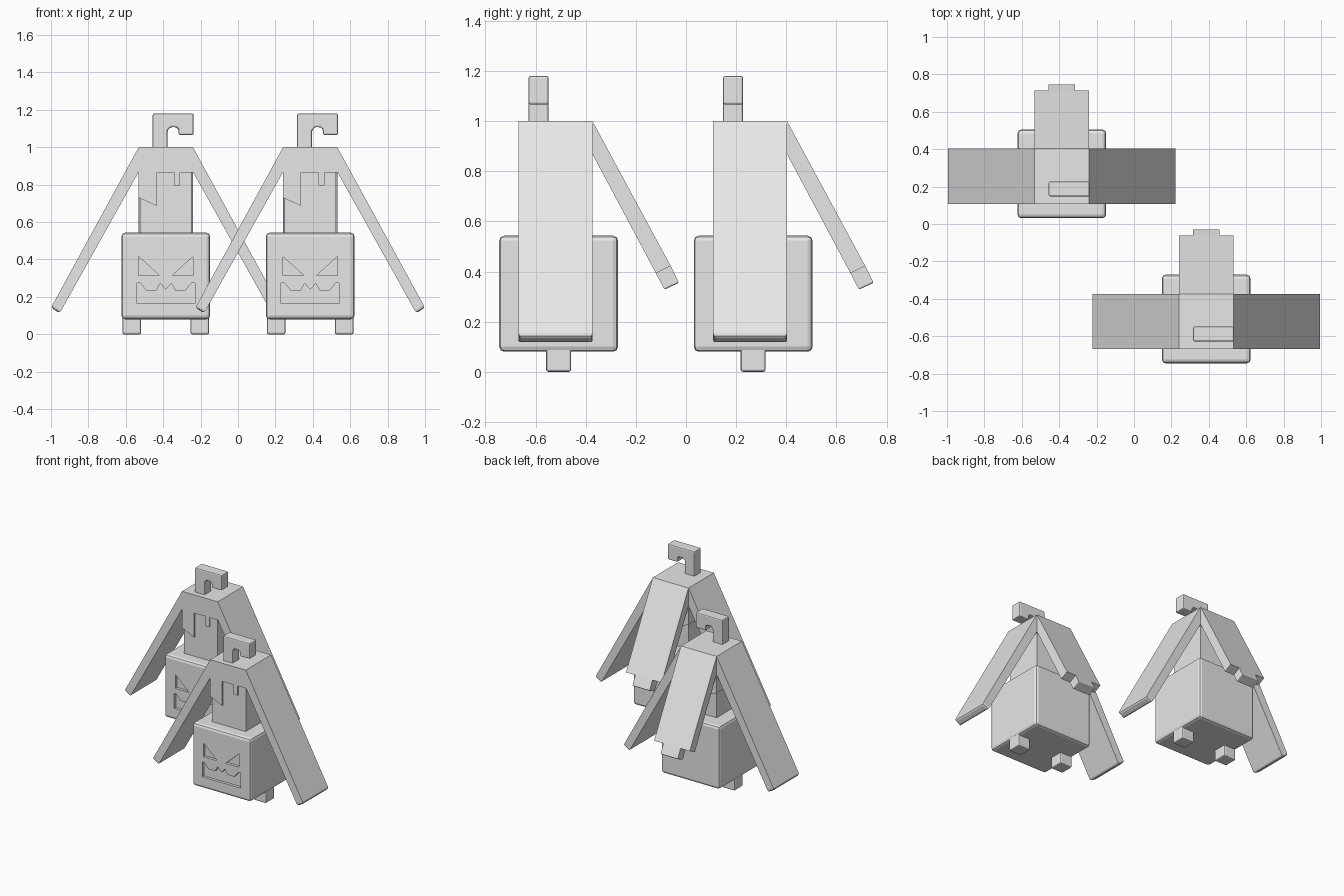
import bpy, bmesh
from mathutils import Vector

if "Cube" in bpy.data.objects:
    bpy.data.objects.remove(bpy.data.objects["Cube"])

grey = bpy.data.materials.new("plain grey")
grey.diffuse_color = (0.8, 0.8, 0.8, 1)
grey.use_nodes = True
grey.node_tree.nodes["Principled BSDF"].inputs["Base Color"].default_value = grey.diffuse_color


def prism(name, profile, lo, hi, origin, axis="y", bevel=0.0, below=9.0, segments=2):
    """Extrude a (x,z) or (y,z) profile along the y or x axis; round edges lying under 'below'."""
    bm = bmesh.new()
    rings = []
    for d in (lo, hi):
        rings.append([bm.verts.new((a, d, z) if axis == "y" else (d, a, z)) for a, z in profile])
    bm.faces.new(rings[0])
    bm.faces.new(rings[1][::-1])
    n = len(profile)
    for i in range(n):
        j = (i + 1) % n
        bm.faces.new((rings[0][i], rings[0][j], rings[1][j], rings[1][i]))
    bmesh.ops.recalc_face_normals(bm, faces=bm.faces)
    if bevel:
        edges = [e for e in bm.edges if all(v.co.z < below for v in e.verts)]
        bmesh.ops.bevel(bm, geom=edges, offset=bevel, segments=segments, profile=0.5,
                        affect="EDGES", clamp_overlap=True)
    bmesh.ops.recalc_face_normals(bm, faces=bm.faces)
    mesh = bpy.data.meshes.new(name)
    bm.to_mesh(mesh)
    bm.free()
    mesh.materials.append(grey)
    ob = bpy.data.objects.new(name, mesh)
    ob.location = origin
    bpy.context.collection.objects.link(ob)
    return ob


def box(name, x, y, z, origin, bevel=0.0):
    return prism(name, [(x[0], z[0]), (x[1], z[0]), (x[1], z[1]), (x[0], z[1])],
                 y[0], y[1], origin, bevel=bevel)


def flip(points):
    return [(-x, z) for x, z in points]


EYE = [(-0.145, 0.415), (-0.145, 0.315), (-0.035, 0.315)]
HALF_MOUTH = [(-0.155, 0.165), (-0.155, 0.275), (-0.138, 0.275), (-0.105, 0.235),
              (-0.05, 0.235), (-0.03, 0.272)]
MOUTH = HALF_MOUTH + [(0, 0.238)] + flip(HALF_MOUTH)[::-1]
WING = [(0.145, 1.0), (0.145, 0.868), (0.567, 0.113), (0.614, 0.142)]
HOOK = [(-0.07, 0.99), (0.01, 0.99), (0.01, 1.09), (0.025, 1.107), (0.055, 1.107), (0.068, 1.095),
        (0.068, 1.066), (0.149, 1.066), (0.149, 1.18), (-0.07, 1.18)]
BACK = [(0.135, 1.0), (0.135, 0.868), (0.388, 0.393), (0.447, 0.422)]
BACK_TIP = [(0.388, 0.393), (0.422, 0.328), (0.48, 0.355), (0.447, 0.422)]
LONG_DRIP = [(-0.145, 0.87), (-0.145, 0.73), (-0.048, 0.686), (-0.048, 0.87)]

for origin in (Vector((-0.386, 0.268, 0)), Vector((0.386, -0.508, 0))):
    # square body with a carved face
    body = box("body", (-0.237, 0.237), (-0.237, 0.237), (0.08, 0.543), origin, 0.02)
    for name, shape in (("left_eye", EYE), ("right_eye", flip(EYE)), ("mouth", MOUTH)):
        cutter = prism(name + "_cutter", shape, -0.3, -0.217, origin)
        cutter.hide_render = True
        cutter.display_type = "WIRE"
        cut = body.modifiers.new(name, "BOOLEAN")
        cut.operation = "DIFFERENCE"
        cut.solver = "EXACT"
        cut.object = cutter
    # feet
    for side in (-1, 1):
        x = side * 0.182
        box("foot", (x - 0.05, x + 0.05), (-0.05, 0.05), (0, 0.095), origin, 0.009)
    # head, cap and uneven fringe
    box("head", (-0.138, 0.138), (-0.15, 0.125), (0.53, 0.9), origin)
    box("cap", (-0.145, 0.145), (-0.16, 0.135), (0.866, 1.0), origin)
    prism("long_fringe", LONG_DRIP, -0.16, 0.135, origin)
    box("short_fringe", (0.045, 0.077), (-0.16, 0.135), (0.795, 0.87), origin)
    # hooked stem
    prism("stem", HOOK, -0.12, -0.04, origin, bevel=0.008)
    # side flaps and back flap
    for name, shape in (("right_flap", WING), ("left_flap", flip(WING))):
        prism(name, shape, -0.16, 0.135, origin, bevel=0.014, below=0.2)
    prism("back_flap", BACK, -0.145, 0.145, origin, axis="x")
    prism("back_flap_tip", BACK_TIP, -0.07, 0.07, origin, axis="x", bevel=0.006, below=0.38)
